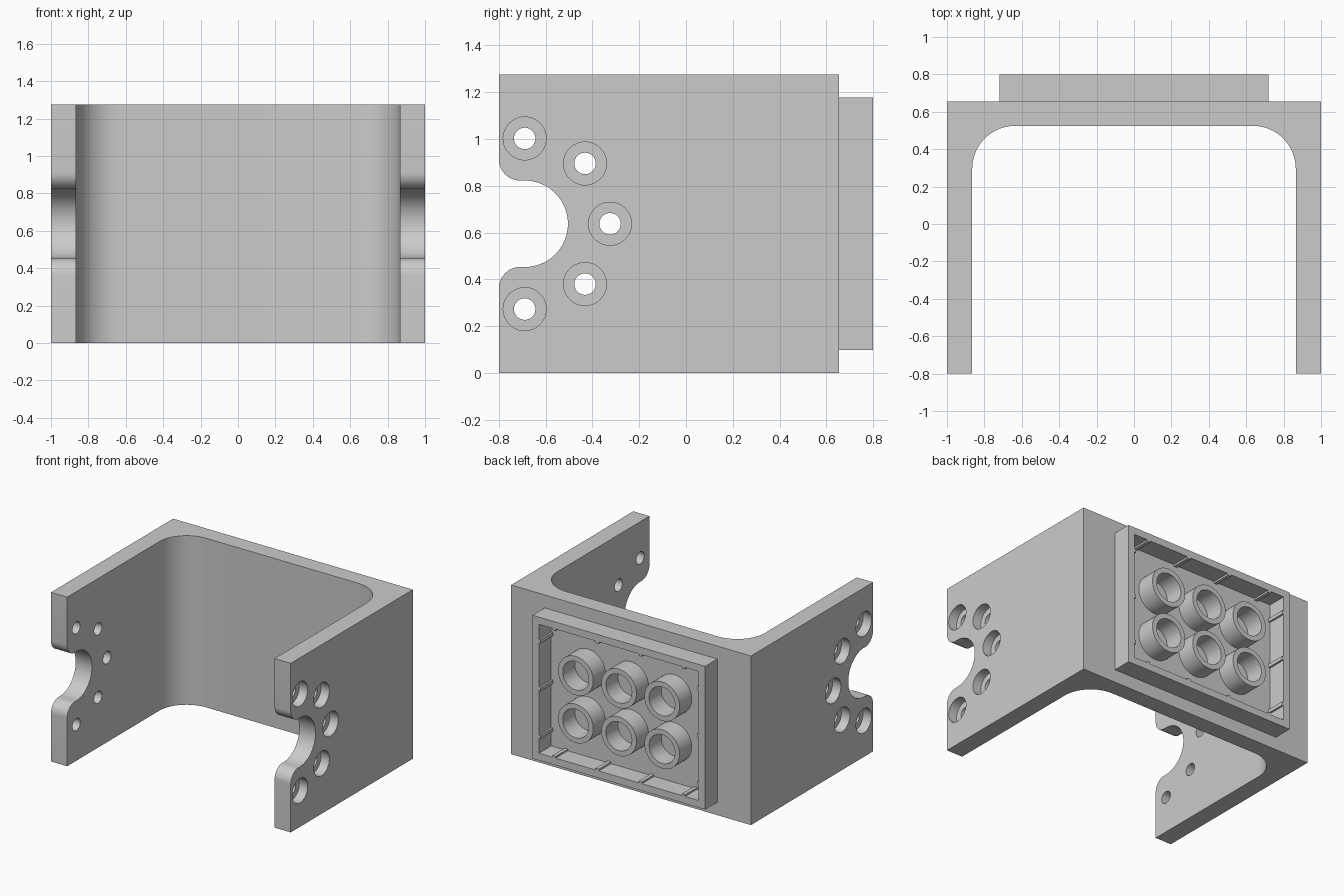
import bpy, bmesh, math
from math import cos, sin, pi

if "Cube" in bpy.data.objects:
    bpy.data.objects.remove(bpy.data.objects["Cube"])

grey = bpy.data.materials.new("light_grey")
grey.use_nodes = True
colour = (0.6, 0.6, 0.6, 1)
grey.diffuse_color = colour
grey.node_tree.nodes["Principled BSDF"].inputs["Base Color"].default_value = colour

HEIGHT, MID = 1.275, 0.6375      # bracket height and its centre line
BACK, REAR = 0.655, 0.8          # outer back wall, rim of the socket
NOTCH_Y = -0.69                  # centre of notch and bolt circle


def arc(cx, cy, r, start, end, steps=16):
    """Points on an arc, angles in degrees."""
    angles = [math.radians(start + (end - start) * i / steps) for i in range(steps + 1)]
    return [(cx + r * cos(a), cy + r * sin(a)) for a in angles]


def circle(cx, cy, r, steps=48):
    return arc(cx, cy, r, 0, 360, steps)[:-1]


def rect(cx, cy, w, h):
    return [(cx + sx * w / 2, cy + sy * h / 2) for sx, sy in ((-1, -1), (1, -1), (1, 1), (-1, 1))]


def prism(name, outline, axis, lo, hi):
    """Extrude an outline along x (outline y,z), y (x,z) or z (x,y)."""
    place = {"x": lambda a, b, t: (t, a, b),
             "y": lambda a, b, t: (a, t, b),
             "z": lambda a, b, t: (a, b, t)}[axis]
    bm = bmesh.new()
    ends = [[bm.verts.new(place(a, b, t)) for a, b in outline] for t in (lo, hi)]
    for ring in ends:
        bm.faces.new(ring)
    n = len(outline)
    for i in range(n):
        j = (i + 1) % n
        bm.faces.new((ends[0][i], ends[0][j], ends[1][j], ends[1][i]))
    bmesh.ops.recalc_face_normals(bm, faces=bm.faces)
    mesh = bpy.data.meshes.new(name)
    bm.to_mesh(mesh)
    bm.free()
    mesh.materials.append(grey)
    obj = bpy.data.objects.new(name, mesh)
    bpy.context.collection.objects.link(obj)
    return obj


def activate(obj):
    bpy.ops.object.select_all(action="DESELECT")
    obj.select_set(True)
    bpy.context.view_layer.objects.active = obj


def cut(obj, cutter):
    mod = obj.modifiers.new("cut", "BOOLEAN")
    mod.operation, mod.solver, mod.object = "DIFFERENCE", "EXACT", cutter
    cutter.hide_render = True
    activate(obj)
    bpy.ops.object.modifier_apply(modifier=mod.name)
    bpy.data.objects.remove(cutter)


def smooth(obj):
    activate(obj)
    bpy.ops.object.shade_smooth_by_angle(angle=math.radians(30))


# U-shaped bracket with rounded inner corners
inner_x, inner_y, fillet = 0.865, 0.525, 0.23
inside = [(inner_x, -REAR)]
inside += arc(inner_x - fillet, inner_y - fillet, fillet, 0, 90)
inside += arc(fillet - inner_x, inner_y - fillet, fillet, 90, 180)
inside += [(-inner_x, -REAR)]
outside = [(-1, -REAR), (-1, BACK), (1, BACK), (1, -REAR)]
bracket = prism("bracket", inside + outside, "z", 0, HEIGHT)

# Rounded notch through the front of both arms
r, lip = 0.185, 0.09
notch = [(-0.9, MID - r - lip)]
notch += arc(lip - REAR, MID - r - lip, lip, 180, 90, 10)
notch += arc(NOTCH_Y, MID, r, -90, 90, 32)
notch += arc(lip - REAR, MID + r + lip, lip, 270, 180, 10)
notch += [(-0.9, MID + r + lip)]
cut(bracket, prism("notch_cutter", notch, "x", -1.2, 1.2))

# Five counterbored bolt holes around each notch
for y, z in arc(NOTCH_Y, MID, 0.365, -90, 90, 4):
    cut(bracket, prism("hole_cutter", circle(y, z, 0.046, 32), "x", -1.2, 1.2))
    for side in (-1, 1):
        cut(bracket, prism("counterbore_cutter", circle(y, z, 0.092), "x", side * 0.93, side * 1.2))
smooth(bracket)

# Socket frame on the back
pitch, wall = 0.36, 0.054
width, tall = 4 * pitch, 3 * pitch
frame = prism("socket_frame", rect(0, MID, width, tall), "y", BACK, REAR)
cut(frame, prism("frame_cutter", rect(0, MID, width - 2 * wall, tall - 2 * wall), "y", 0.5, 0.9))

# Grip ribs inside the frame walls
rib, rib_w = 0.014, 0.027
for side in (-1, 1):
    for i in range(4):
        z = MID + side * (tall / 2 - wall - rib / 2)
        prism("grip_rib", rect((i - 1.5) * pitch, z, rib_w, rib), "y", BACK, REAR)
    for i in range(3):
        x = side * (width / 2 - wall - rib / 2)
        prism("grip_rib", rect(x, MID + (i - 1) * pitch, rib, rib_w), "y", BACK, REAR)

# Six hollow tubes inside the socket
for x in (-pitch, 0, pitch):
    for z in (MID - pitch / 2, MID + pitch / 2):
        tube = prism("socket_tube", circle(x, z, 0.1465), "y", BACK, REAR)
        cut(tube, prism("tube_cutter", circle(x, z, 0.108), "y", 0.5, 0.9))
        smooth(tube)
